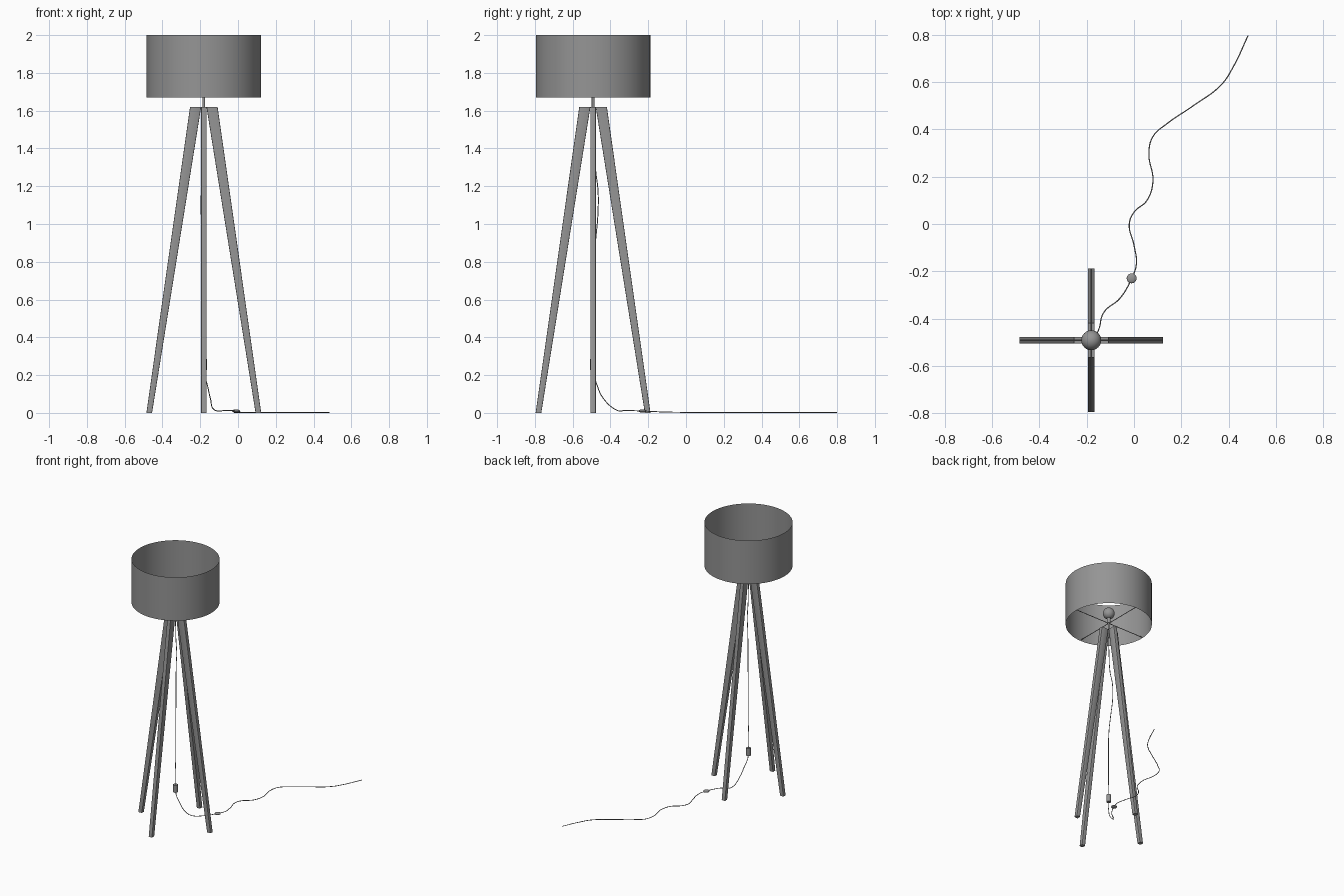
import bpy
import bmesh
import math
from mathutils import Vector

default_cube = bpy.data.objects.get("Cube")
if default_cube:
    bpy.data.objects.remove(default_cube, do_unlink=True)

# Lamp axis on the floor
AXIS = Vector((-0.181, -0.492, 0))
SHADE_RADIUS = 0.303

grey = bpy.data.materials.new("plain grey")
grey.use_nodes = True
colour = (0.3, 0.3, 0.3, 1)
grey.diffuse_color = colour
grey.node_tree.nodes["Principled BSDF"].inputs["Base Color"].default_value = colour


def finish(obj, name, smooth=True):
    obj.name = name
    obj.data.materials.append(grey)
    if smooth:
        bpy.ops.object.select_all(action="DESELECT")
        obj.select_set(True)
        bpy.context.view_layer.objects.active = obj
        bpy.ops.object.shade_smooth_by_angle(angle=math.radians(35))
    return obj


def cylinder(name, radius, bottom, top, sides=24, caps="NGON"):
    bpy.ops.mesh.primitive_cylinder_add(
        vertices=sides, radius=radius, depth=top - bottom, end_fill_type=caps,
        location=AXIS + Vector((0, 0, (bottom + top) / 2)))
    return finish(bpy.context.object, name)


def ball(name, radius, location, flatten=1.0):
    bpy.ops.mesh.primitive_uv_sphere_add(
        segments=32, ring_count=16, radius=radius, location=location)
    obj = bpy.context.object
    obj.scale.z = flatten
    return finish(obj, name)


def tube(name, points, radius):
    curve = bpy.data.curves.new(name, "CURVE")
    curve.dimensions = "3D"
    curve.bevel_depth = radius
    curve.bevel_resolution = 2
    curve.resolution_u = 8
    curve.use_fill_caps = True
    spline = curve.splines.new("BEZIER")
    spline.bezier_points.add(len(points) - 1)
    for knot, point in zip(spline.bezier_points, points):
        knot.co = point
        knot.handle_left_type = knot.handle_right_type = "AUTO"
    obj = bpy.data.objects.new(name, curve)
    bpy.context.collection.objects.link(obj)
    return finish(obj, name, smooth=False)


def leg(name, angle):
    # Side profile (distance from axis, height), extruded to the leg width
    profile = [(0.274, 0), (0.304, 0), (0.073, 1.62), (0.014, 1.62)]
    half = 0.0145
    bm = bmesh.new()
    side = bm.faces.new([bm.verts.new((r, -half, z)) for r, z in profile])
    out = bmesh.ops.extrude_face_region(bm, geom=[side])
    moved = [v for v in out["geom"] if isinstance(v, bmesh.types.BMVert)]
    bmesh.ops.translate(bm, verts=moved, vec=(0, 2 * half, 0))
    bmesh.ops.recalc_face_normals(bm, faces=bm.faces)
    # Soften the long edges
    long_edges = [e for e in bm.edges if e.calc_length() > 1]
    bmesh.ops.bevel(bm, geom=long_edges, offset=0.004, segments=2,
                    profile=0.5, affect="EDGES")
    mesh = bpy.data.meshes.new(name)
    bm.to_mesh(mesh)
    bm.free()
    obj = bpy.data.objects.new(name, mesh)
    bpy.context.collection.objects.link(obj)
    obj.location = AXIS
    obj.rotation_euler.z = angle
    return finish(obj, name)


# Shade, open at both ends
cylinder("lampshade", SHADE_RADIUS, 1.67, 2.0, sides=96, caps="NOTHING")

# Legs and the wire spokes that carry the shade
for i, place in enumerate(("left", "back", "right", "front")):
    angle = i * math.pi / 2
    leg(place + "_leg", angle)
    outward = Vector((math.cos(angle), math.sin(angle), 0))
    hub = AXIS + Vector((0, 0, 1.68))
    tube(place + "_shade_spoke", [hub, hub + outward * SHADE_RADIUS], 0.0025)

# Neck, socket and bulb
cylinder("neck", 0.007, 1.56, 1.7)
cylinder("socket", 0.014, 1.68, 1.735)
ball("bulb", 0.042, AXIS + Vector((0, 0, 1.76)))

# Cable hanging between the legs, as (x, y) offsets from the axis and height
hanging = [(0, 0, 1.57), (0, 0.004, 1.4), (0, 0.014, 1.28), (-0.012, 0.026, 1.18),
           (-0.014, 0.026, 1.06), (-0.005, 0.014, 0.92), (0, 0.002, 0.8),
           (0.003, 0, 0.55), (0, 0, 0.26), (0.004, 0.005, 0.2),
           (0.018, 0.02, 0.15), (0.034, 0.052, 0.08)]
cable = [AXIS + Vector(p) for p in hanging]

# Cable lying on the floor
floor_path = [(-0.125, -0.37), (-0.06, -0.315), (-0.01, -0.23), (0.01, -0.17),
              (0, -0.09), (-0.02, 0), (0, 0.05), (0.055, 0.1), (0.08, 0.18),
              (0.063, 0.3), (0.08, 0.37), (0.14, 0.425), (0.25, 0.5),
              (0.37, 0.59), (0.42, 0.665), (0.483, 0.798)]
for i, (x, y) in enumerate(floor_path):
    cable.append(Vector((x, y, max(0.003, 0.016 - 0.003 * i))))
tube("power_cable", cable, 0.0025)

# In-line box and foot switch
cylinder("cable_box", 0.016, 0.228, 0.285)
ball("foot_switch", 0.021, (-0.01, -0.23, 0.01), flatten=0.4)
